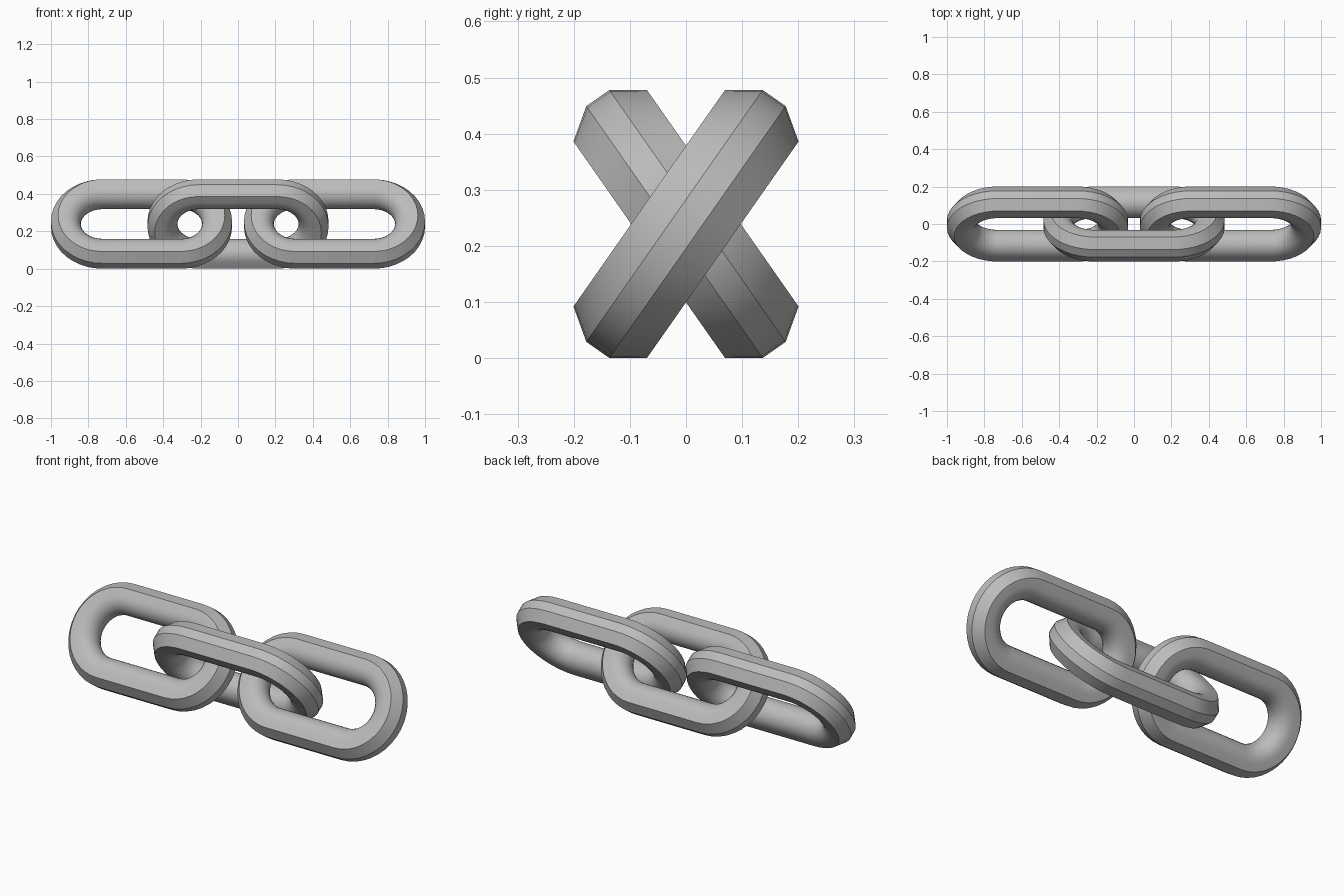
import bpy
import bmesh
from math import sin, cos, pi, radians

cube = bpy.data.objects.get("Cube")
if cube:
    bpy.data.objects.remove(cube, do_unlink=True)

STRAIGHT = 0.21    # half length of the straight bars
BEND = 0.194       # radius of the bar centre line around each end
BAR = 0.08         # half thickness of the bar
BEND_STEPS = 20
INNER_STEPS = 12
CENTRE_Z = 0.239

steel = bpy.data.materials.new("grey steel")
steel.use_nodes = True
steel.diffuse_color = (0.5, 0.5, 0.5, 1)
steel.node_tree.nodes["Principled BSDF"].inputs["Base Color"].default_value = (0.5, 0.5, 0.5, 1)


def bar_profile():
    """Section as (outward, sideways): chamfered outside, round inside."""
    points = [(BAR, -0.025), (BAR, 0.025), (0.0415, BAR)]
    for i in range(INNER_STEPS + 1):
        a = pi / 2 + pi * i / INNER_STEPS
        points.append((BAR * cos(a), BAR * sin(a)))
    points.append((0.0415, -BAR))
    return points


def link_path():
    """Stations of the oval as (end centre x, angle)."""
    stations = []
    for centre, start in ((STRAIGHT, -pi / 2), (-STRAIGHT, pi / 2)):
        for i in range(BEND_STEPS + 1):
            stations.append((centre, start + pi * i / BEND_STEPS))
    return stations


def make_link(name, x, tilt):
    bm = bmesh.new()
    rings = []
    for centre, a in link_path():
        rings.append([bm.verts.new((centre + (BEND + out) * cos(a), (BEND + out) * sin(a), side))
                      for out, side in bar_profile()])
    # Bridge neighbouring sections all the way around the oval
    for i, ring in enumerate(rings):
        following = rings[(i + 1) % len(rings)]
        for j in range(len(ring)):
            k = (j + 1) % len(ring)
            bm.faces.new((ring[j], following[j], following[k], ring[k]))
    bmesh.ops.recalc_face_normals(bm, faces=bm.faces)
    mesh = bpy.data.meshes.new(name)
    bm.to_mesh(mesh)
    bm.free()
    mesh.materials.append(steel)
    link = bpy.data.objects.new(name, mesh)
    bpy.context.collection.objects.link(link)
    link.location = (x, 0, CENTRE_Z)
    link.rotation_euler.x = radians(tilt)
    # Smooth bends with crisp chamfers
    bpy.ops.object.select_all(action="DESELECT")
    link.select_set(True)
    bpy.context.view_layer.objects.active = link
    bpy.ops.object.shade_smooth_by_angle(angle=radians(30))


# Outer links lean one way, the middle link the other
make_link("right_link", -0.516, 55)
make_link("middle_link", 0, -55)
make_link("left_link", 0.516, 55)
